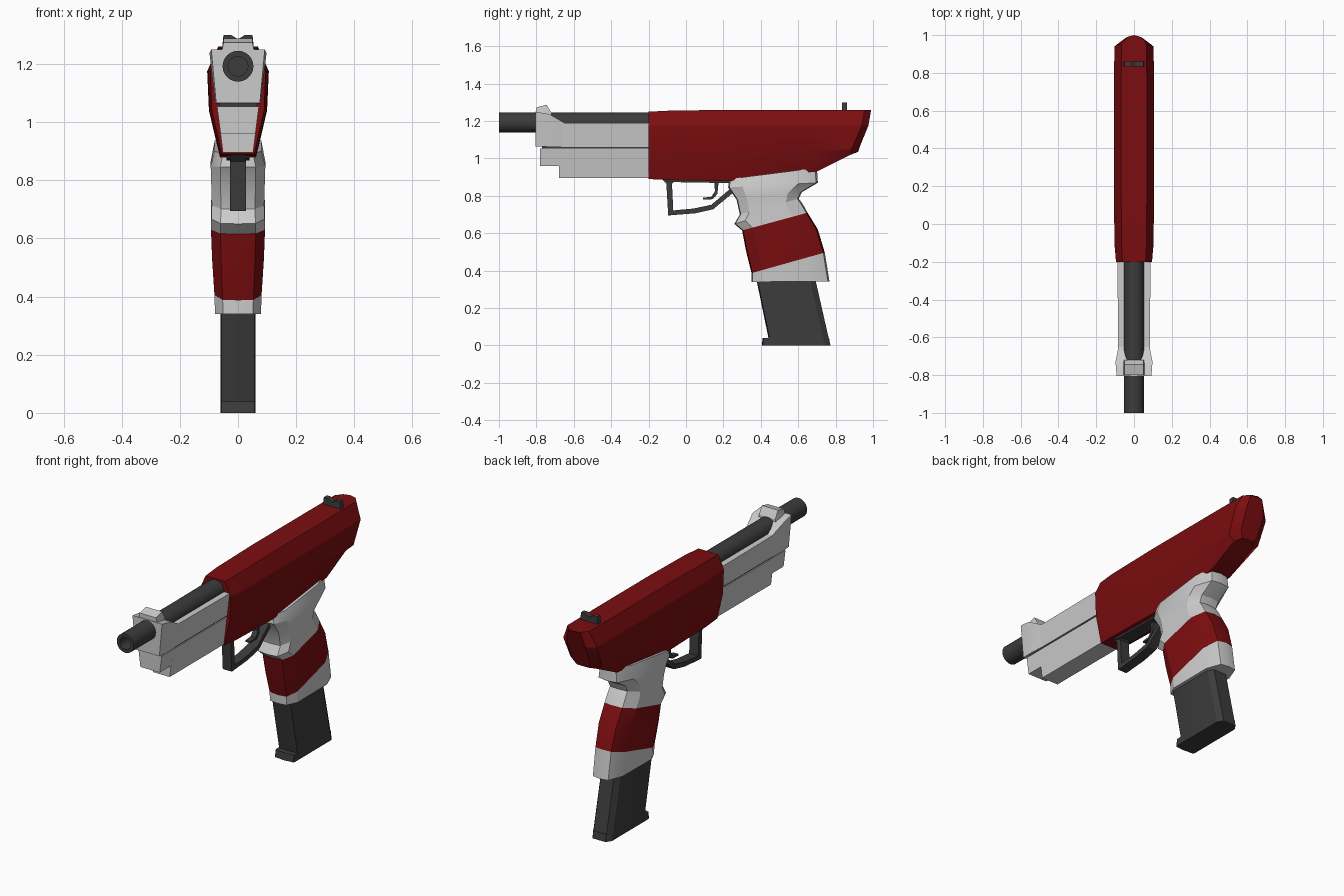
import bpy, bmesh, math

if "Cube" in bpy.data.objects:
    bpy.data.objects.remove(bpy.data.objects["Cube"])

def mat(name, c):
    m = bpy.data.materials.new(name)
    m.diffuse_color = (*c, 1)
    m.use_nodes = True
    m.node_tree.nodes["Principled BSDF"].inputs["Base Color"].default_value = m.diffuse_color
    return m

RED = mat("red_paint", (0.2, 0.004, 0.005))
DARK = mat("dark_metal", (0.045, 0.045, 0.045))

def finish(name, bm, m=None, bevel=0):
    bmesh.ops.recalc_face_normals(bm, faces=bm.faces)
    me = bpy.data.meshes.new(name)
    bm.to_mesh(me)
    bm.free()
    ob = bpy.data.objects.new(name, me)
    bpy.context.collection.objects.link(ob)
    if m:
        me.materials.append(m)
    if bevel:
        b = ob.modifiers.new("bevel", 'BEVEL')
        b.width, b.segments, b.limit_method = bevel, 1, 'ANGLE'
    bpy.ops.object.select_all(action='DESELECT')
    ob.select_set(True)
    bpy.context.view_layer.objects.active = ob
    bpy.ops.object.shade_smooth_by_angle(angle=math.radians(25))
    return ob

def loft(name, rings, m=None, bevel=0):
    """Skin closed rings of 3D points and cap both ends."""
    bm = bmesh.new()
    vs = [[bm.verts.new(p) for p in r] for r in rings]
    n = len(vs[0])
    for a, b in zip(vs, vs[1:]):
        for i in range(n):
            j = (i + 1) % n
            bm.faces.new((a[i], a[j], b[j], b[i]))
    bm.faces.new(vs[0])
    bm.faces.new(vs[-1])
    return finish(name, bm, m, bevel)

def mirrored(half):
    """Complete a ring from its +x half; centre points are kept once."""
    return half + [(-x, y, z) for x, y, z in reversed(half) if x > 1e-6]

def prism(name, pts, hw, m=None, bevel=0):
    """Extrude a side profile (y, z) across x."""
    return loft(name, [[(s * hw, y, z) for y, z in pts] for s in (-1, 1)], m, bevel)

# red receiver shell: sections along y, raked and rounded at the rear
def shell(ys, top, bottom, s):
    mid = max(1.04, bottom + 0.03)
    half = [(0, top), (0.068, top), (0.106, 1.175), (0.1, mid), (0.062, bottom), (0, bottom)]
    return mirrored([(x * s, y, z) for (x, z), y in zip(half, ys)])

loft("receiver_shell", [
    shell([-0.2] * 6, 1.25, 0.89, 0.9),
    shell([-0.1] * 6, 1.255, 0.885, 0.98),
    shell([0.22] * 6, 1.26, 0.878, 1),
    shell([0.70] * 6, 1.26, 0.93, 1),
    shell([0.965, 0.955, 0.94, 0.885, 0.88, 0.88], 1.26, 1.02, 0.98),
    shell([1.0, 0.99, 0.975, 0.93, 0.92, 0.92], 1.26, 1.035, 0.55)], RED)

# front frame, upper and lower halves with a dark seam between
def section(y, z0, z1, w0, w1):
    return [(w0, y, z0), (w1, y, z1), (-w1, y, z1), (-w0, y, z0)]

loft("upper_frame", [section(-0.70, 1.062, 1.19, 0.073, 0.083),
                     section(-0.19, 1.062, 1.19, 0.073, 0.088)])
loft("muzzle_block", [section(-0.805, 1.065, 1.25, 0.075, 0.092),
                      section(-0.73, 1.062, 1.237, 0.078, 0.098),
                      section(-0.65, 1.062, 1.19, 0.073, 0.082)])
loft("frame_seam", [section(y, 1.04, 1.08, 0.066, 0.066) for y in (-0.77, -0.19)], DARK)
loft("lower_frame", [section(y, 0.895, 1.054, 0.052, 0.072) for y in (-0.68, -0.19)])
loft("lower_frame_nose", [section(y, 0.96, 1.054, 0.06, 0.072) for y in (-0.78, -0.66)])

# front sight
loft("front_sight", [section(-0.80, 1.23, 1.273, 0.058, 0.05),
                     section(-0.745, 1.23, 1.287, 0.058, 0.05),
                     section(-0.72, 1.22, 1.245, 0.055, 0.05)])

# barrel tube with a blind bore
def circle(r, y, n=24):
    return [(r * math.cos(2 * math.pi * i / n), y, 1.192 + r * math.sin(2 * math.pi * i / n))
            for i in range(n)]

loft("barrel", [circle(0.053, -0.15), circle(0.053, -1.0), circle(0.034, -1.0),
                circle(0.034, -0.85)], DARK)

# rear sight with a V notch
notch = [(-0.055, 1.25), (-0.05, 1.30), (-0.025, 1.30), (0, 1.285),
         (0.025, 1.30), (0.05, 1.30), (0.055, 1.25)]
loft("rear_sight", [[(x, y, z) for x, z in notch] for y in (0.833, 0.86)], DARK)

# trigger group
prism("trigger_guard", [(-0.13, 0.89), (-0.105, 0.865), (-0.095, 0.695), (0.05, 0.707),
                        (0.145, 0.728), (0.25, 0.815), (0.245, 0.845), (0.135, 0.752),
                        (0.04, 0.732), (-0.068, 0.722), (-0.075, 0.865), (-0.05, 0.89)],
      0.028, DARK)
prism("trigger_plate", [(-0.12, 0.9), (-0.1, 0.874), (0.24, 0.868), (0.26, 0.9)], 0.04, DARK)
prism("trigger", [(0.15, 0.88), (0.155, 0.825), (0.135, 0.795), (0.09, 0.79), (0.09, 0.78),
                  (0.142, 0.782), (0.168, 0.81), (0.175, 0.88)], 0.015, DARK)

# grip: each ring runs from a front point to a back point
def grip_ring(fy, fz, by, bz, w):
    half = [(0, 0), (0.65, 0.015), (1, 0.16), (1, 0.78), (0.6, 0.98), (0, 1)]
    return mirrored([(x * w, fy + (by - fy) * t, fz + (bz - fz) * t) for x, t in half])

top_band = (0.30, 0.615, 0.65, 0.71, 0.093)
low_band = (0.35, 0.387, 0.742, 0.497, 0.081)
loft("grip_upper", [grip_ring(*r) for r in (
    (0.23, 0.89, 0.70, 0.95, 0.08), (0.225, 0.845, 0.705, 0.87, 0.094),
    (0.27, 0.78, 0.62, 0.82, 0.092), (0.288, 0.70, 0.603, 0.785, 0.09),
    (0.258, 0.65, 0.625, 0.755, 0.092), top_band)])
loft("grip_red_band", [grip_ring(*r) for r in (
    top_band, (0.32, 0.51, 0.705, 0.62, 0.089), low_band)], RED)
loft("grip_lower", [grip_ring(*r) for r in (low_band, (0.35, 0.34, 0.767, 0.343, 0.079))])

# magazine with chamfered rear and a lipped foot
def mag_ring(f, b, z):
    return mirrored([(0, f, z), (0.057, f + 0.005, z), (0.06, f + 0.015, z),
                     (0.06, b - 0.03, z), (0.04, b, z), (0, b, z)])

loft("magazine", [mag_ring(0.375, 0.69, 0.36), mag_ring(0.443, 0.765, 0.03)], DARK)
loft("magazine_foot", [mag_ring(0.41, 0.765, 0.04), mag_ring(0.405, 0.772, 0.0)], DARK)
